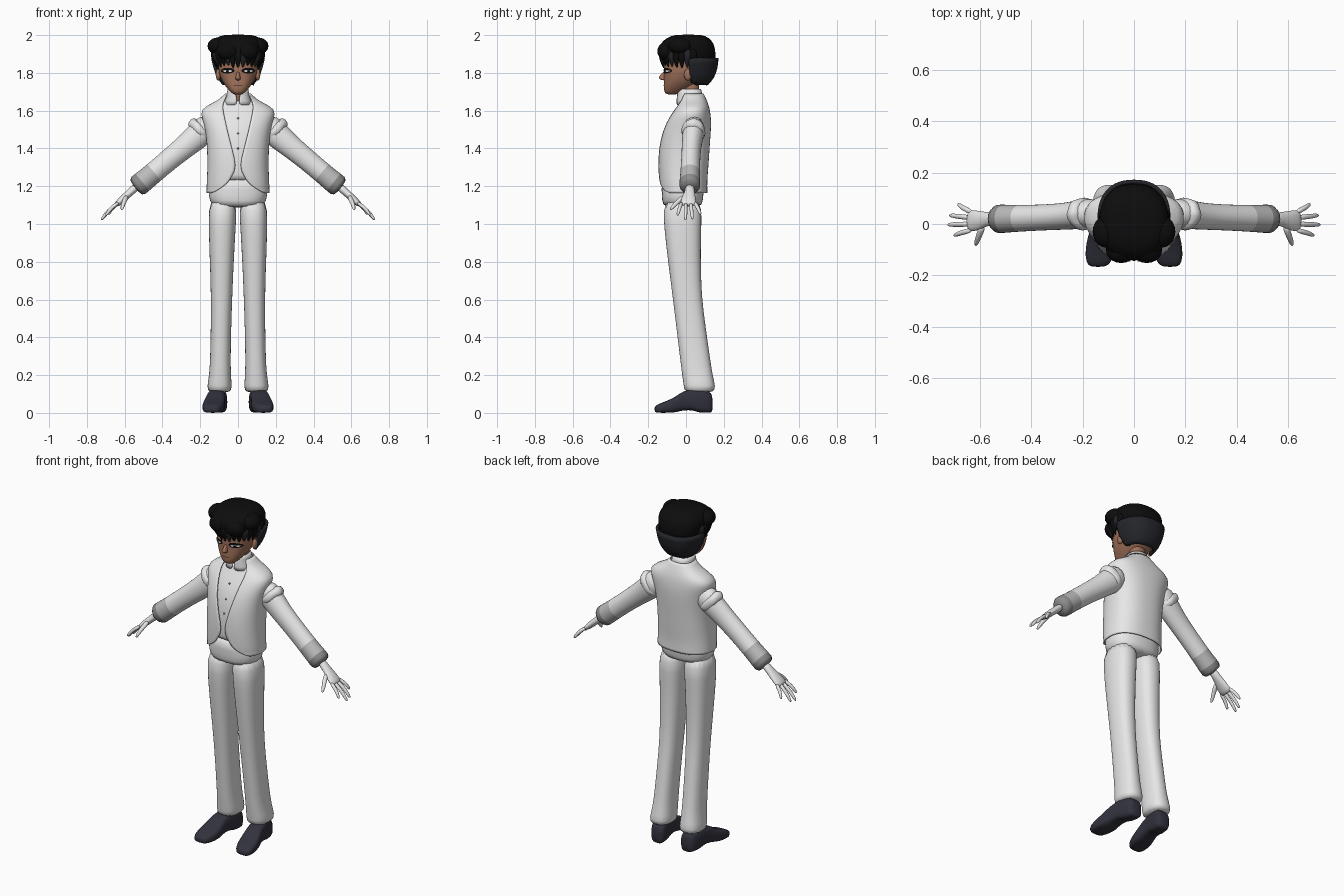
import bpy, bmesh, math, random
from mathutils import Vector

random.seed(4)
if "Cube" in bpy.data.objects:
    bpy.data.objects.remove(bpy.data.objects["Cube"])


def material(name, r, g, b):
    m = bpy.data.materials.new(name)
    m.use_nodes = True
    m.diffuse_color = (r, g, b, 1)
    bsdf = next(n for n in m.node_tree.nodes if n.type == 'BSDF_PRINCIPLED')
    bsdf.inputs["Base Color"].default_value = (r, g, b, 1)
    bsdf.inputs["Roughness"].default_value = 0.8
    return m


WHITE = material("suit white", .8, .8, .8)
PALE = material("sleeve pale grey", .5, .5, .5)
GREY = material("cuff grey", .27, .27, .27)
SKIN = material("skin brown", .36, .17, .105)
LIP = material("lip brown", .13, .05, .035)
BLACK = material("hair black", .004, .004, .004)
CHARCOAL = material("hair charcoal", .018, .019, .024)
SHOE = material("shoe navy", .032, .032, .048)
EYE = material("eye white", .75, .75, .75)


def finish(name, bm, mats, mirror=False, sub=0):
    bmesh.ops.recalc_face_normals(bm, faces=bm.faces[:])
    for f in bm.faces:
        f.smooth = True
    me = bpy.data.meshes.new(name)
    bm.to_mesh(me)
    bm.free()
    for m in mats:
        me.materials.append(m)
    ob = bpy.data.objects.new(name, me)
    bpy.context.scene.collection.objects.link(ob)
    if mirror:
        ob.modifiers.new("mirror", 'MIRROR').use_mirror_merge = False
    if sub:
        s = ob.modifiers.new("smooth", 'SUBSURF')
        s.levels = s.render_levels = sub
    return ob


def loft(name, rings, mats, closed=True, cap=True, mirror=False, sub=1, bands=None):
    """Skin a list of equal-length point rings; bands gives a material per segment."""
    bm = bmesh.new()
    vs = [[bm.verts.new(p) for p in r] for r in rings]
    n = len(vs[0])
    for i in range(len(vs) - 1):
        for j in range(n if closed else n - 1):
            k = (j + 1) % n
            f = bm.faces.new((vs[i][j], vs[i][k], vs[i + 1][k], vs[i + 1][j]))
            f.material_index = bands[i] if bands else 0
    if closed and cap:
        bm.faces.new(vs[0])
        bm.faces.new(vs[-1]).material_index = bands[-1] if bands else 0
    return finish(name, bm, mats, mirror, sub)


def power(v, e):
    return math.copysign(abs(v) ** (2 / e), v)


def level(z, front, back, hx, opening=0, cx=0, n=20, e=2.4):
    """Horizontal rounded ring; an opening leaves a gap of that half width at the front."""
    cy, ry = (front + back) / 2, (back - front) / 2
    a = math.asin(min(1, opening / hx) ** (e / 2))
    pts = []
    for i in range(n):
        t = a + (2 * math.pi - 2 * a) * i / (n - 1) if opening else 2 * math.pi * i / n
        pts.append((cx + hx * power(math.sin(t), e), cy - ry * power(math.cos(t), e), z))
    return pts


def tube(name, path, radii, mats, side=(0, 1, 0), n=12, jitter=0, **kw):
    """Sweep an ellipse along a path; radii are (across, along side)."""
    path, side, rings = [Vector(p) for p in path], Vector(side), []
    for i, p in enumerate(path):
        d = (path[min(i + 1, len(path) - 1)] - path[max(i - 1, 0)]).normalized()
        a = d.cross(side).normalized()
        b = a.cross(d)
        ring = []
        for j in range(n):
            t = 2 * math.pi * j / n
            k = 1 + random.uniform(-jitter, jitter)
            off = a * math.cos(t) * radii[i][0] + b * math.sin(t) * radii[i][1]
            ring.append(p + off * k + d * random.uniform(-jitter, jitter) * .1)
        rings.append(ring)
    return loft(name, rings, mats, **kw)


def ball(name, loc, scale, mat, mirror=False):
    bm = bmesh.new()
    bmesh.ops.create_uvsphere(bm, u_segments=20, v_segments=12, radius=1)
    bmesh.ops.scale(bm, vec=scale, verts=bm.verts)
    bmesh.ops.translate(bm, vec=loc, verts=bm.verts)
    return finish(name, bm, [mat], mirror)


# Jacket, cut away below the button and open in a V above it
coat = [(1.165, -.135, .11, .165, .135), (1.19, -.138, .11, .165, .09),
        (1.22, -.14, .11, .163, .05), (1.26, -.142, .112, .161, .03),
        (1.3, -.144, .116, .16, .006), (1.4, -.143, .122, .16, .032),
        (1.5, -.122, .13, .17, .058), (1.56, -.092, .13, .188, .07),
        (1.605, -.062, .124, .198, .08), (1.635, -.043, .115, .14, .08),
        (1.66, -.035, .105, .095, .07), (1.69, -.03, .09, .065, .055)]
jacket = loft("jacket", [level(*r, n=32) for r in coat], [WHITE], closed=False)
thick = jacket.modifiers.new("cloth", 'SOLIDIFY')
thick.thickness, thick.offset = .006, 0

# Shirt, collar and buttons
loft("shirt", [level(z, f + .013, b - .013, h - .013) for z, f, b, h, o in coat[2:-1]], [WHITE])
collar = loft("shirt_collar", [level(1.63, -.05, .1, .078, .004), level(1.675, -.05, .09, .064, .008),
                               level(1.715, -.045, .08, .055, .024)], [WHITE], closed=False)
collar.modifiers.new("cloth", 'SOLIDIFY').thickness = .006
for z, y in ((1.4, -.131), (1.48, -.117), (1.56, -.08)):
    ball("shirt_button", (0, y, z), (.005, .004, .005), PALE)

# Trousers
loft("trouser_seat", [level(1.255, -.134, .098, .147), level(1.18, -.13, .096, .157),
                      level(1.12, -.128, .09, .155), level(1.085, -.12, .082, .125)], [WHITE])
leg = [(1.15, -.124, .088, .077, .079), (1.0, -.119, .083, .073, .083), (.9, -.108, .08, .069, .085),
       (.75, -.09, .08, .062, .086), (.6, -.07, .086, .057, .087), (.45, -.052, .106, .055, .09),
       (.3, -.034, .127, .055, .093), (.2, -.022, .142, .058, .095), (.14, -.012, .158, .067, .098),
       (.105, -.012, .152, .062, .098)]
loft("trouser_leg", [level(z, f, b, h, cx=c, n=16) for z, f, b, h, c in leg], [WHITE], mirror=True)

# Shoes, turned slightly outward, with a raised arch
shoe = []
for y, hw, top, low in ((.142, .034, .09, 0), (.125, .046, .12, 0), (.06, .048, .13, 0), (.045, .048, .13, .014),
                        (-.02, .05, .115, .014), (-.05, .057, .088, .002), (-.1, .06, .064, 0),
                        (-.15, .05, .046, 0), (-.168, .03, .034, .004)):
    cx, mid, rz = .1 + (.12 - y) * .14, (top + low) / 2, (top - low) / 2
    angles = [2 * math.pi * i / 16 for i in range(16)]
    shoe.append([(cx + hw * power(math.sin(t), 3.4), y, mid + rz * power(math.cos(t), 3.4)) for t in angles])
loft("shoe", shoe, [SHOE], mirror=True)

# Sleeves, darkening towards the cuff, and crumpled shoulder seams
tube("sleeve", [(.13, .045, 1.54), (.19, .04, 1.488), (.26, .03, 1.425), (.36, .025, 1.345),
                (.45, .022, 1.268), (.51, .02, 1.218), (.548, .02, 1.188)],
     [(.066, .055), (.076, .06), (.063, .053), (.058, .051), (.057, .053), (.059, .056), (.063, .06)],
     [WHITE, PALE, GREY], n=16, mirror=True, bands=[0, 0, 0, 0, 1, 2])
tube("shoulder_seam", [(.175, .042, 1.512), (.2, .04, 1.492), (.225, .037, 1.47)],
     [(.074, .06), (.082, .066), (.07, .058)], [WHITE], n=18, jitter=.07, mirror=True)

# Hands
tube("palm", [(.53, .02, 1.205), (.57, .02, 1.168), (.6, .015, 1.142), (.632, .012, 1.112), (.648, .012, 1.098)],
     [(.024, .027), (.02, .026), (.02, .038), (.018, .044), (.012, .04)], [WHITE], mirror=True)
for name, y, x, tip_y, z in (("index_finger", -.022, .7, -.045, 1.045), ("middle_finger", 0, .725, -.003, 1.02),
                             ("ring_finger", .024, .718, .034, 1.025), ("little_finger", .044, .685, .078, 1.05)):
    base, tip = Vector((.628, y, 1.116)), Vector((x, tip_y, z))
    bend = base.lerp(tip, .55) + Vector((.007, 0, .007))
    tube(name, [base, bend, tip.lerp(bend, .2), tip], [(.012, .012), (.0105, .0105), (.009, .009), (.004, .004)],
         [WHITE], n=8, mirror=True)
tube("thumb", [(.588, -.005, 1.15), (.603, -.045, 1.118), (.613, -.07, 1.09), (.616, -.085, 1.072)],
     [(.014, .016), (.013, .013), (.011, .011), (.005, .005)], [WHITE], side=(1, 0, 0), n=8, mirror=True)

# Head, neck, nose and ears
loft("neck", [level(1.6, -.015, .075, .046), level(1.7, -.025, .07, .046), level(1.78, -.03, .07, .05)], [SKIN])
head = loft("head", [level(1.684, -.104, -.05, .022), level(1.703, -.118, -.01, .045), level(1.74, -.119, .05, .076),
                     level(1.78, -.117, .09, .096), level(1.82, -.118, .11, .106), level(1.88, -.12, .12, .108),
                     level(1.94, -.1, .11, .09), level(1.97, -.06, .08, .05)], [SKIN], sub=2)
loft("nose", [level(1.808, -.122, -.1, .008, n=8), level(1.782, -.143, -.1, .012, n=8),
              level(1.77, -.15, -.1, .016, n=8), level(1.76, -.126, -.1, .013, n=8)], [SKIN], sub=2)
ball("ear", (.105, .01, 1.79), (.013, .02, .03), SKIN, mirror=True)


def face_plate(name, x, z, rx, rz, lift, mat):
    """Thin oval laid on the face, mirrored to the other side."""
    bm = bmesh.new()
    bmesh.ops.create_circle(bm, cap_ends=True, cap_tris=True, segments=20, radius=1)
    for v in bm.verts:
        v.co = (x + v.co.x * rx, -.2, z + v.co.y * rz)
    ob = finish(name, bm, [mat], mirror=True)
    wrap = ob.modifiers.new("wrap", 'SHRINKWRAP')
    wrap.target = head
    wrap.wrap_method, wrap.wrap_mode = 'PROJECT', 'ABOVE_SURFACE'
    wrap.use_project_y = True
    wrap.offset = lift


face_plate("eye_outline", .053, 1.812, .035, .015, .003, BLACK)
face_plate("eye_white", .053, 1.81, .023, .006, .005, EYE)
face_plate("iris", .053, 1.81, .008, .006, .007, BLACK)
face_plate("mouth", .009, 1.734, .016, .003, .002, LIP)

# Hair: crown, back, side puffs and hanging locks
loft("hair_crown", [level(1.85, -.12, .15, .115, n=24), level(1.88, -.138, .158, .13, n=24),
                    level(1.92, -.145, .157, .137, n=24), level(1.955, -.138, .148, .137, n=24),
                    level(1.985, -.105, .125, .118, n=24), level(2.004, -.06, .085, .08, n=24)], [BLACK])
back = loft("hair_back", [level(1.745, -.02, .105, .07, .0699), level(1.78, -.08, .138, .098, .0979),
                          level(1.83, -.1, .154, .116, .1159), level(1.88, -.12, .158, .128, .1279)],
            [CHARCOAL], closed=False)
back.modifiers.new("body", 'SOLIDIFY').thickness = .015
ball("hair_puff", (.108, -.03, 1.942), (.053, .062, .045), BLACK, mirror=True)
ball("hair_front_puff", (.05, -.1, 1.915), (.06, .052, .05), BLACK, mirror=True)


def lock(name, t, mat, stops, width):
    """Flat tapered lock at angle t from the front; stops are (radius x, radius y, z)."""
    path = [(rx * math.sin(t), .005 - ry * math.cos(t), z) for rx, ry, z in stops]
    radii = [(.008, width * .8), (.011, width), (.008, width * .7), (.002, .003)]
    tube(name, path, radii, [mat], side=(math.cos(t), math.sin(t), 0), n=8)


for i in range(17):
    drop = random.uniform(-.012, .008)
    lock("fringe_lock", math.radians(-104 + 13 * i), BLACK if i % 3 else CHARCOAL,
         [(.135, .13, 1.93), (.137, .142, 1.89), (.123, .134, 1.86), (.112, .124, 1.832 + drop)], .022)
for i in range(12):
    drop = random.uniform(-.02, .02)
    lock("back_lock", math.radians(103 + 14 * i), CHARCOAL if i % 2 else BLACK,
         [(.132, .148, 1.89), (.122, .15, 1.83), (.106, .133, 1.785), (.088, .11, 1.745 + drop)], .026)
